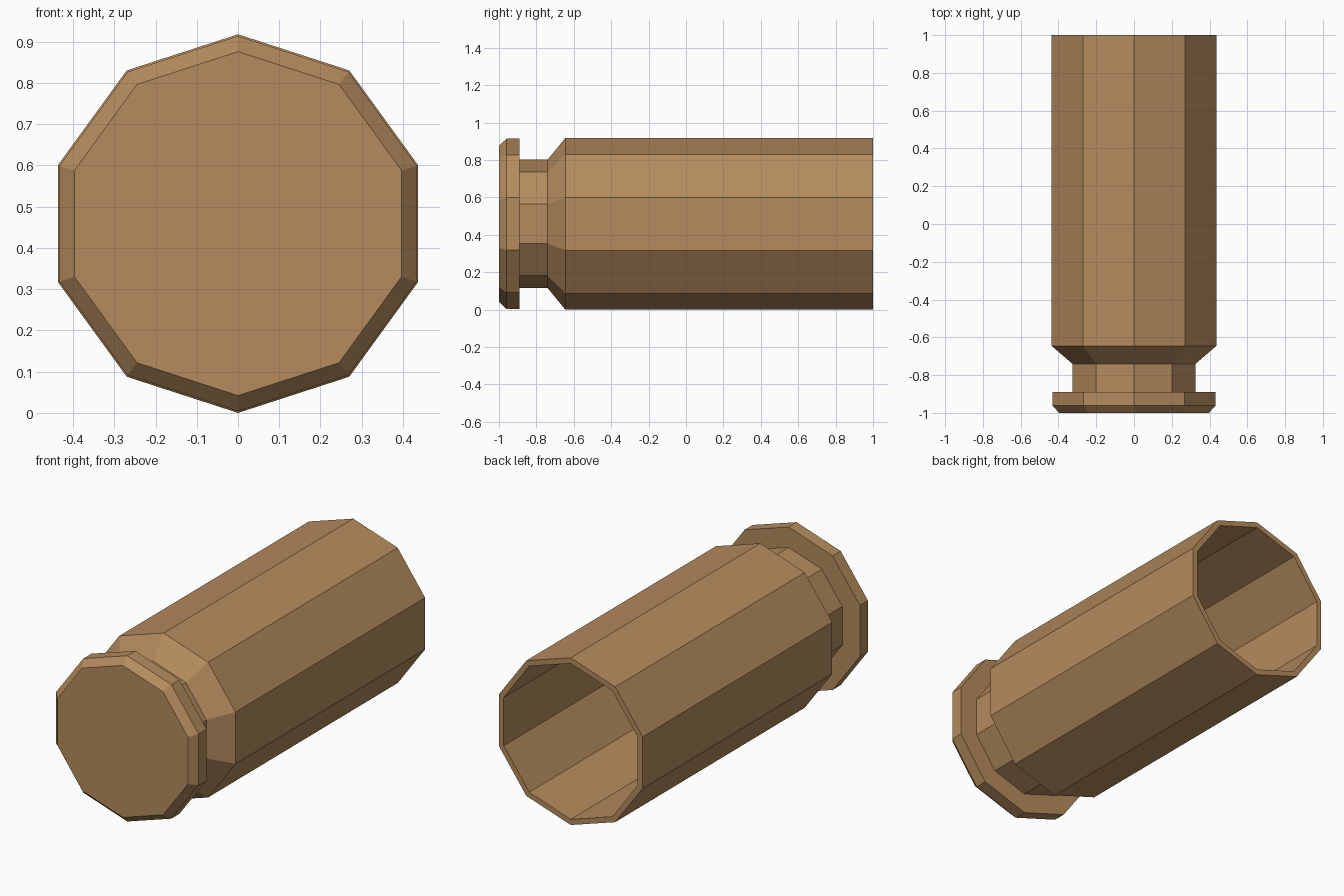
import bpy, bmesh
from math import sin, cos, pi

if "Cube" in bpy.data.objects:
    bpy.data.objects.remove(bpy.data.objects["Cube"])

SIDES = 10
AXIS_Z = 0.459

# Lathe profile (y, radius): rim, extractor groove, body wall, open mouth, inner wall
PROFILE = [
    (-1.0, 0.417), (-0.96, 0.455), (-0.89, 0.455), (-0.89, 0.343),
    (-0.74, 0.343), (-0.645, 0.459), (1.0, 0.459),
    (1.0, 0.428), (-0.63, 0.428),
]


def ring(bm, y, r):
    """Ten-sided ring around the y axis with a corner at the top."""
    return [bm.verts.new((r * sin(2 * pi * i / SIDES), y,
                          AXIS_Z + r * cos(2 * pi * i / SIDES)))
            for i in range(SIDES)]


# Hollow casing
bm = bmesh.new()
rings = [ring(bm, y, r) for y, r in PROFILE]
for a, b in zip(rings, rings[1:]):
    for i in range(SIDES):
        j = (i + 1) % SIDES
        bm.faces.new((a[i], a[j], b[j], b[i]))

# Base cap and inner floor
bm.faces.new(rings[0])
bm.faces.new(rings[-1])
bmesh.ops.recalc_face_normals(bm, faces=bm.faces)

mesh = bpy.data.meshes.new("casing")
bm.to_mesh(mesh)
bm.free()
casing = bpy.data.objects.new("casing", mesh)
bpy.context.collection.objects.link(casing)

# Brass colour
brass = bpy.data.materials.new("brass")
brass.diffuse_color = (0.46, 0.26, 0.11, 1)
brass.use_nodes = True
brass.node_tree.nodes["Principled BSDF"].inputs["Base Color"].default_value = brass.diffuse_color
mesh.materials.append(brass)
